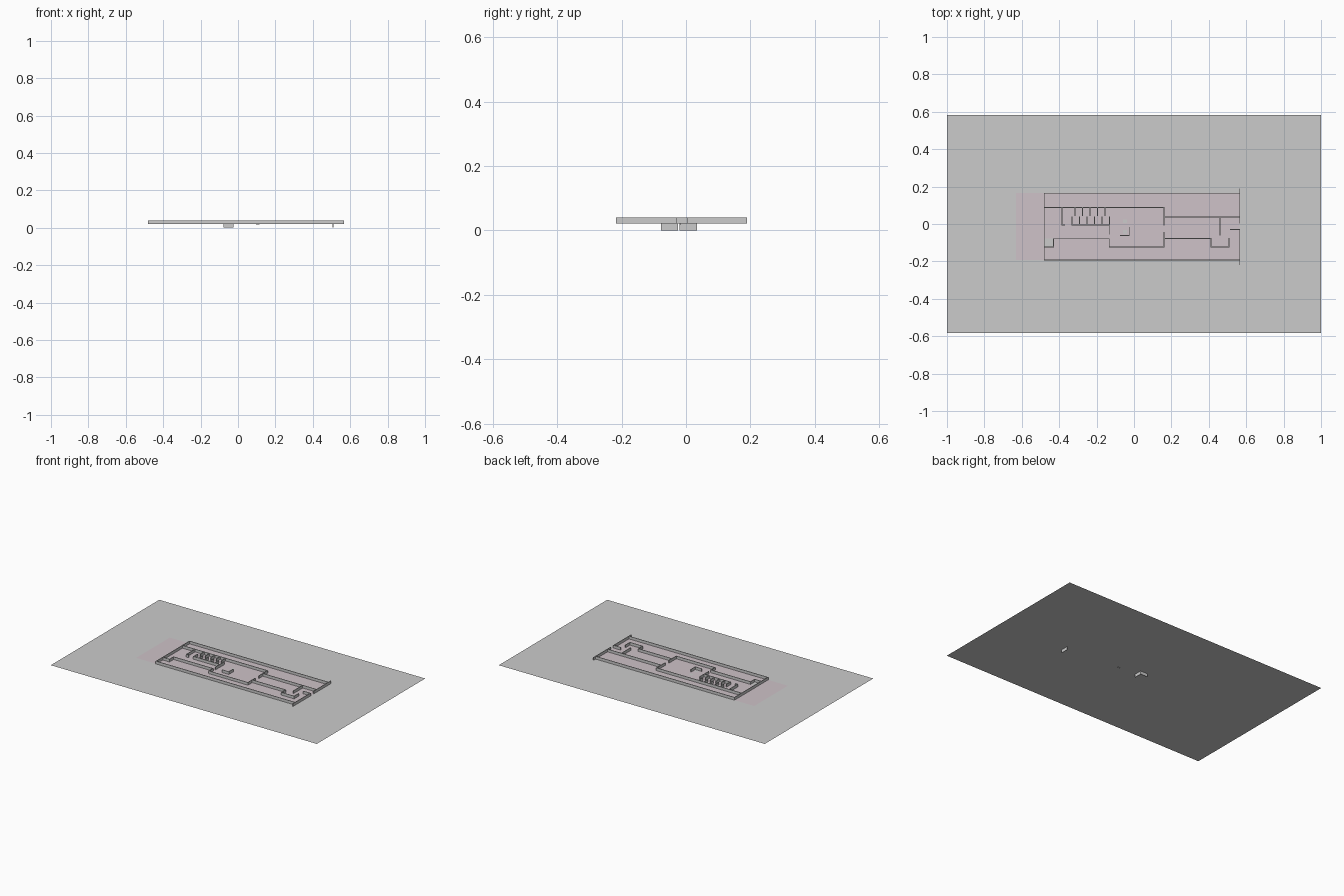
import bpy, bmesh

Z0 = 0.021    # ground level
H = 0.019     # wall height
T = 0.004     # wall thickness


def sheet(name, x0, x1, y0, y1, z, color=None):
    """Single flat rectangle."""
    me = bpy.data.meshes.new(name)
    bm = bmesh.new()
    bm.faces.new([bm.verts.new(p) for p in
                  ((x0, y0, z), (x1, y0, z), (x1, y1, z), (x0, y1, z))])
    bm.to_mesh(me)
    bm.free()
    ob = bpy.data.objects.new(name, me)
    bpy.context.collection.objects.link(ob)
    if color:
        mat = bpy.data.materials.new(name + "_color")
        mat.diffuse_color = color
        me.materials.append(mat)
    return ob


def walls(name, segments, z0=Z0, z1=Z0 + H, t=T):
    """Thin straight walls along the given (x0, y0, x1, y1) centre lines."""
    me = bpy.data.meshes.new(name)
    bm = bmesh.new()
    for x0, y0, x1, y1 in segments:
        cube = bmesh.ops.create_cube(bm, size=1)["verts"]
        bmesh.ops.scale(bm, verts=cube,
                        vec=(abs(x1 - x0) + t, abs(y1 - y0) + t, z1 - z0))
        bmesh.ops.translate(bm, verts=cube,
                            vec=((x0 + x1) / 2, (y0 + y1) / 2, (z0 + z1) / 2))
    bm.to_mesh(me)
    bm.free()
    ob = bpy.data.objects.new(name, me)
    bpy.context.collection.objects.link(ob)
    return ob


# Site plane and tinted floor
sheet("site_plane", -1, 1, -0.582, 0.582, Z0)
sheet("building_floor", -0.63, 0.565, -0.193, 0.167, Z0 + 0.0004,
      (0.62, 0.54, 0.58, 1))

# Outer shell, with an entrance gap in the right end wall
walls("outer_walls", [
    (-0.48, 0.165, 0.565, 0.165),
    (-0.48, -0.193, 0.565, -0.193),
    (-0.48, -0.193, -0.48, 0.165),
    (0.565, 0.006, 0.565, 0.187),
    (0.565, -0.216, 0.565, -0.03),
])

# Room partitions
walls("partitions_upper", [
    (-0.48, 0.088, 0.16, 0.088),
    (0.16, 0.088, 0.16, -0.005),
    (0.16, -0.045, 0.16, -0.123),
    (0.16, 0.037, 0.565, 0.037),
    (-0.385, 0.088, -0.385, -0.005),
    (-0.385, -0.005, -0.37, -0.005),
])
walls("partitions_lower", [
    (-0.43, -0.079, -0.132, -0.079),
    (-0.43, -0.079, -0.43, -0.123),
    (-0.48, -0.123, -0.43, -0.123),
    (-0.132, -0.079, -0.132, -0.123),
    (-0.132, -0.123, 0.16, -0.123),
    (0.16, -0.077, 0.412, -0.077),
    (0.412, -0.077, 0.412, -0.123),
    (0.412, -0.123, 0.508, -0.123),
    (0.508, -0.123, 0.508, -0.077),
    (0.46, 0.03, 0.46, -0.06),
    (0.515, -0.03, 0.565, -0.03),
])

# Rows of stall dividers
stalls = [(-0.33, -0.005, -0.132, -0.005), (-0.132, 0.037, -0.132, -0.055)]
for i in range(5):
    x = -0.315 + i * 0.04
    stalls.append((x, 0.045, x, 0.088))
for i in range(6):
    x = -0.331 + i * 0.04
    stalls.append((x, -0.005, x, 0.037))
walls("stall_dividers", stalls)

# Corner screen in the hall
walls("corner_screen", [(-0.073, -0.062, -0.026, -0.062),
                        (-0.026, -0.062, -0.026, -0.017)])

# Small grey slabs
sheet("store_slab", -0.48, -0.43, -0.123, -0.077, Z0 + 0.0008)
for i, y in enumerate((0.015, -0.043)):
    sheet(f"hall_slab_{i}", -0.06, -0.038, y - 0.01, y + 0.01, Z0 + 0.0008)

# Short walls hanging below ground
walls("lower_corner_wall", [(-0.076, 0.032, -0.026, 0.032),
                            (-0.026, -0.018, -0.026, 0.032)], 0, Z0)
walls("lower_end_wall", [(0.508, -0.076, 0.508, -0.027)], 0, Z0)
walls("lower_stub", [(0.097, -0.018, 0.113, -0.018)], Z0 - 0.003, Z0)
